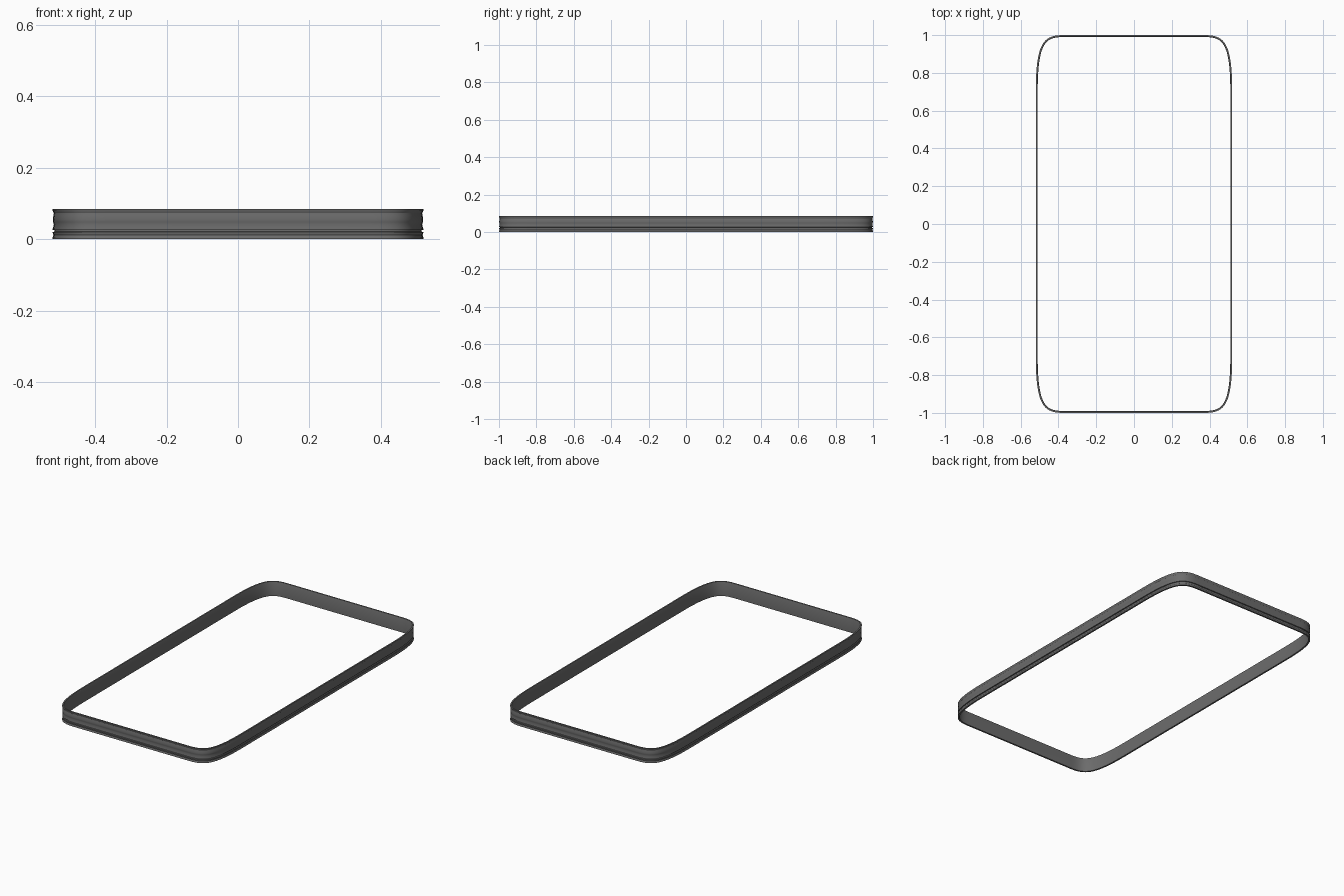
import bpy
from mathutils import Vector
from mathutils.geometry import interpolate_bezier

cube = bpy.data.objects.get("Cube")
if cube:
    bpy.data.objects.remove(cube, do_unlink=True)

# Dark grey material
grey = bpy.data.materials.new("dark_grey")
grey.use_nodes = True
grey.diffuse_color = (0.15, 0.15, 0.15, 1)
bsdf = grey.node_tree.nodes["Principled BSDF"]
bsdf.inputs["Base Color"].default_value = grey.diffuse_color
bsdf.inputs["Roughness"].default_value = 0.6

# One softly eased corner, mirrored into the full outline
corner = [Vector((p.x, p.y)) for p in interpolate_bezier(
    Vector((0.52, 0.70, 0)), Vector((0.52, 0.97, 0)),
    Vector((0.475, 1.0, 0)), Vector((0.37, 1.0, 0)), 25)]


def flip(points, sx, sy):
    return [Vector((p.x * sx, p.y * sy)) for p in points]


outline = (corner + flip(corner[::-1], -1, 1)
           + flip(corner, -1, -1) + flip(corner[::-1], 1, -1))

# Wall cross-section: inward offset and height, rippled outside with a groove
section = [
    (0.010, 0.0), (0.0, 0.0), (0.0, 0.004), (0.003, 0.011), (0.001, 0.018),
    (0.001, 0.020), (0.006, 0.021), (0.006, 0.025), (0.001, 0.026),
    (0.001, 0.030), (0.004, 0.040), (0.002, 0.048), (0.001, 0.056),
    (0.003, 0.066), (0.004, 0.073), (0.0, 0.081), (0.0, 0.085),
    (0.008, 0.085), (0.010, 0.080)]

verts, faces = [], []
n, m = len(outline), len(section)
for i, p in enumerate(outline):
    tangent = (outline[(i + 1) % n] - outline[i - 1]).normalized()
    inward = Vector((-tangent.y, tangent.x))
    for depth, z in section:
        q = p + inward * depth
        verts.append((q.x, q.y, z))
    for j in range(m):
        a, b = i * m, (i + 1) % n * m
        k = (j + 1) % m
        faces.append((a + j, b + j, b + k, a + k))

# Band frame
mesh = bpy.data.meshes.new("band_frame")
mesh.from_pydata(verts, [], faces)
mesh.materials.append(grey)
mesh.update()
frame = bpy.data.objects.new("band_frame", mesh)
bpy.context.collection.objects.link(frame)

bpy.ops.object.select_all(action="DESELECT")
frame.select_set(True)
bpy.context.view_layer.objects.active = frame
bpy.ops.object.shade_smooth_by_angle(angle=0.6)
